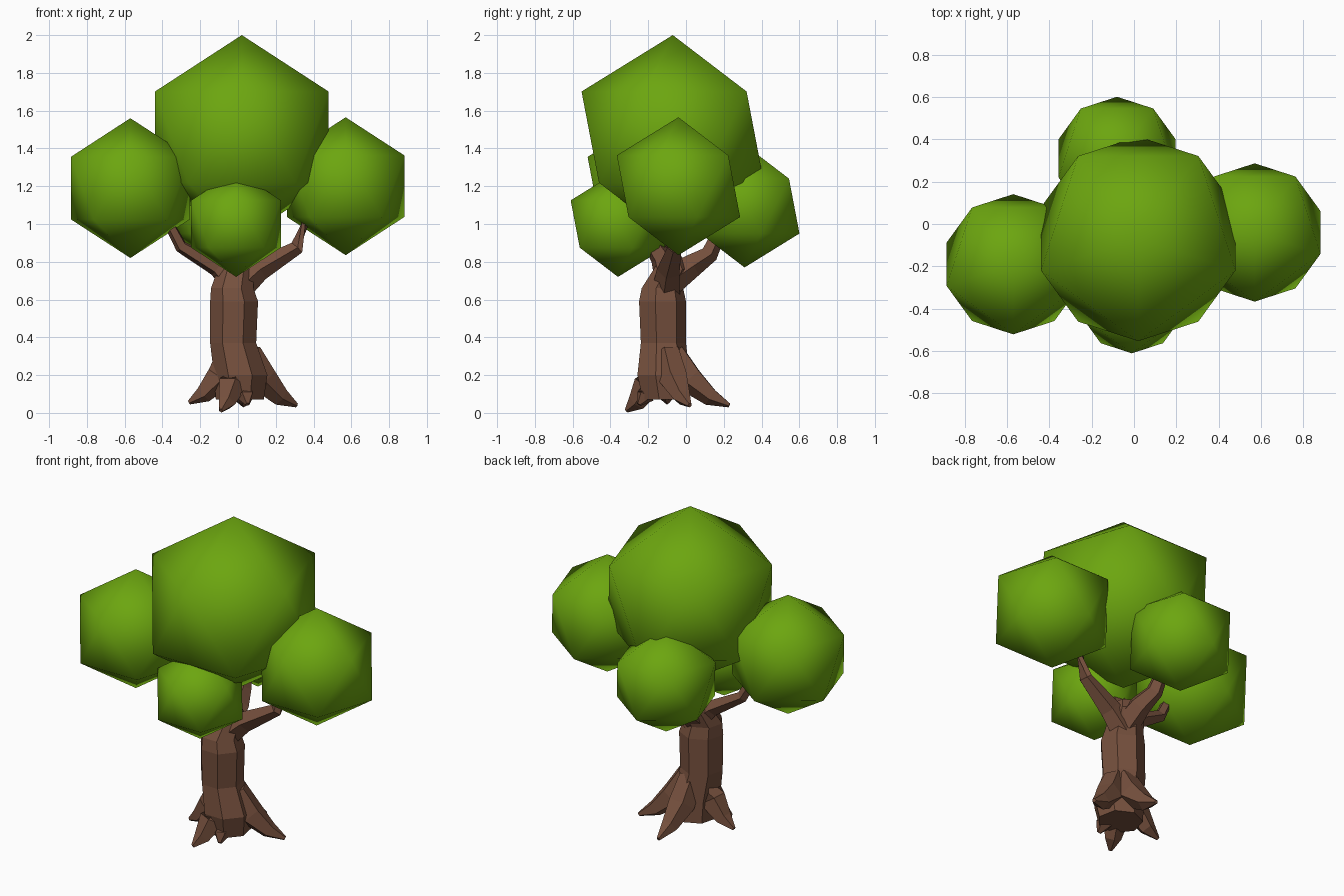
import bpy, bmesh, math
from mathutils import Vector

cube = bpy.data.objects.get("Cube")
if cube:
    bpy.data.objects.remove(cube, do_unlink=True)


def make_material(name, color):
    mat = bpy.data.materials.new(name)
    mat.use_nodes = True
    mat.diffuse_color = color
    mat.node_tree.nodes["Principled BSDF"].inputs["Base Color"].default_value = color
    return mat


leaf = make_material("leaf green", (0.15, 0.38, 0.005, 1))
bark = make_material("bark brown", (0.18, 0.08, 0.047, 1))


def add_object(name, bm, mat):
    bmesh.ops.recalc_face_normals(bm, faces=bm.faces)
    mesh = bpy.data.meshes.new(name)
    bm.to_mesh(mesh)
    bm.free()
    mesh.materials.append(mat)
    obj = bpy.data.objects.new(name, mesh)
    bpy.context.collection.objects.link(obj)
    return obj


def limb(name, rings, sides=5, level=False, turn=0.0):
    """Faceted tube through rings of (x, y, z, radius)."""
    bm = bmesh.new()
    pts = [Vector(r[:3]) for r in rings]
    loops = []
    for i, ring in enumerate(rings):
        along = pts[min(i + 1, len(pts) - 1)] - pts[max(i - 1, 0)]
        if level:
            along = Vector((0, 0, 1))
        side = along.cross(Vector((0, 1, 0)) if abs(along.normalized().z) > 0.9
                           else Vector((0, 0, 1))).normalized()
        other = along.cross(side).normalized()
        loop = []
        for k in range(sides):
            a = math.tau * k / sides + turn
            p = pts[i] + (side * math.cos(a) + other * math.sin(a)) * ring[3]
            p.z = max(p.z, 0)
            loop.append(bm.verts.new(p))
        loops.append(loop)
    for low, high in zip(loops, loops[1:]):
        for k in range(sides):
            n = (k + 1) % sides
            bm.faces.new((low[k], low[n], high[n], high[k]))
    bm.faces.new(loops[0][::-1])
    bm.faces.new(loops[-1])
    return add_object(name, bm, bark)


# Leaf clumps: smooth icosahedra
clumps = {
    "crown_foliage": (0.02, -0.07, 1.46, 0.54),
    "left_foliage": (0.57, -0.04, 1.2, 0.365),
    "right_foliage": (-0.57, -0.19, 1.19, 0.37),
    "back_foliage": (-0.08, 0.31, 1.095, 0.325),
    "front_foliage": (-0.01, -0.36, 1.0, 0.28),
}
for name, (x, y, z, r) in clumps.items():
    bm = bmesh.new()
    bmesh.ops.create_icosphere(bm, subdivisions=1, radius=r)
    top_ring = next(v for v in bm.verts if 0 < v.co.z < r * 0.9)
    swing = -math.pi / 2 - math.atan2(top_ring.co.y, top_ring.co.x)
    for v in bm.verts:
        a = math.atan2(v.co.y, v.co.x) + swing
        d = math.hypot(v.co.x, v.co.y)
        v.co = (x + d * math.cos(a), y + d * math.sin(a), z + v.co.z)
    for f in bm.faces:
        f.smooth = True
    add_object(name, bm, leaf)

# Trunk
limb("trunk", [
    (0.01, -0.11, 0.07, 0.13),
    (0.015, -0.125, 0.2, 0.145),
    (-0.025, -0.125, 0.37, 0.125),
    (-0.02, -0.13, 0.59, 0.13),
    (-0.03, -0.13, 0.66, 0.115),
    (-0.01, -0.08, 0.76, 0.1),
    (0.0, -0.08, 0.83, 0.055),
], sides=7, level=True, turn=0.2)

# Branches reaching into the clumps
limb("left_branch", [(0.0, -0.1, 0.66, 0.08), (0.11, -0.09, 0.76, 0.065),
                     (0.31, -0.06, 0.875, 0.04), (0.37, -0.05, 1.05, 0.026)])
limb("right_branch", [(-0.02, -0.1, 0.68, 0.07), (-0.11, -0.1, 0.77, 0.05),
                      (-0.3, -0.13, 0.88, 0.035), (-0.39, -0.15, 1.05, 0.026)])
limb("back_branch", [(-0.01, -0.08, 0.7, 0.08), (-0.02, 0.03, 0.78, 0.065),
                     (-0.05, 0.12, 0.84, 0.05), (-0.07, 0.19, 0.99, 0.035)])
limb("front_branch", [(-0.01, -0.09, 0.7, 0.08), (-0.01, -0.13, 0.82, 0.06),
                      (-0.01, -0.2, 0.93, 0.045)])

# Roots: tip position for each, flaring from the trunk base
roots = {
    "left_root": (0.31, 0.02, 0.04),
    "right_root": (-0.26, -0.1, 0.055),
    "back_root": (0.03, 0.23, 0.04),
    "front_root": (-0.09, -0.315, 0.012),
    "front_left_root": (0.05, -0.25, 0.045),
}
heart = Vector((0.01, -0.12, 0))
for name, tip in roots.items():
    tip = Vector(tip)
    rings = []
    for t, rise, r in ((0.15, 0.28, 0.07), (0.4, 0.14, 0.08),
                       (0.72, 0.045, 0.05), (1.0, 0.0, 0.012)):
        p = heart.lerp(tip, t)
        rings.append((p.x, p.y, tip.z + rise, r))
    limb(name, rings, turn=0.3)
